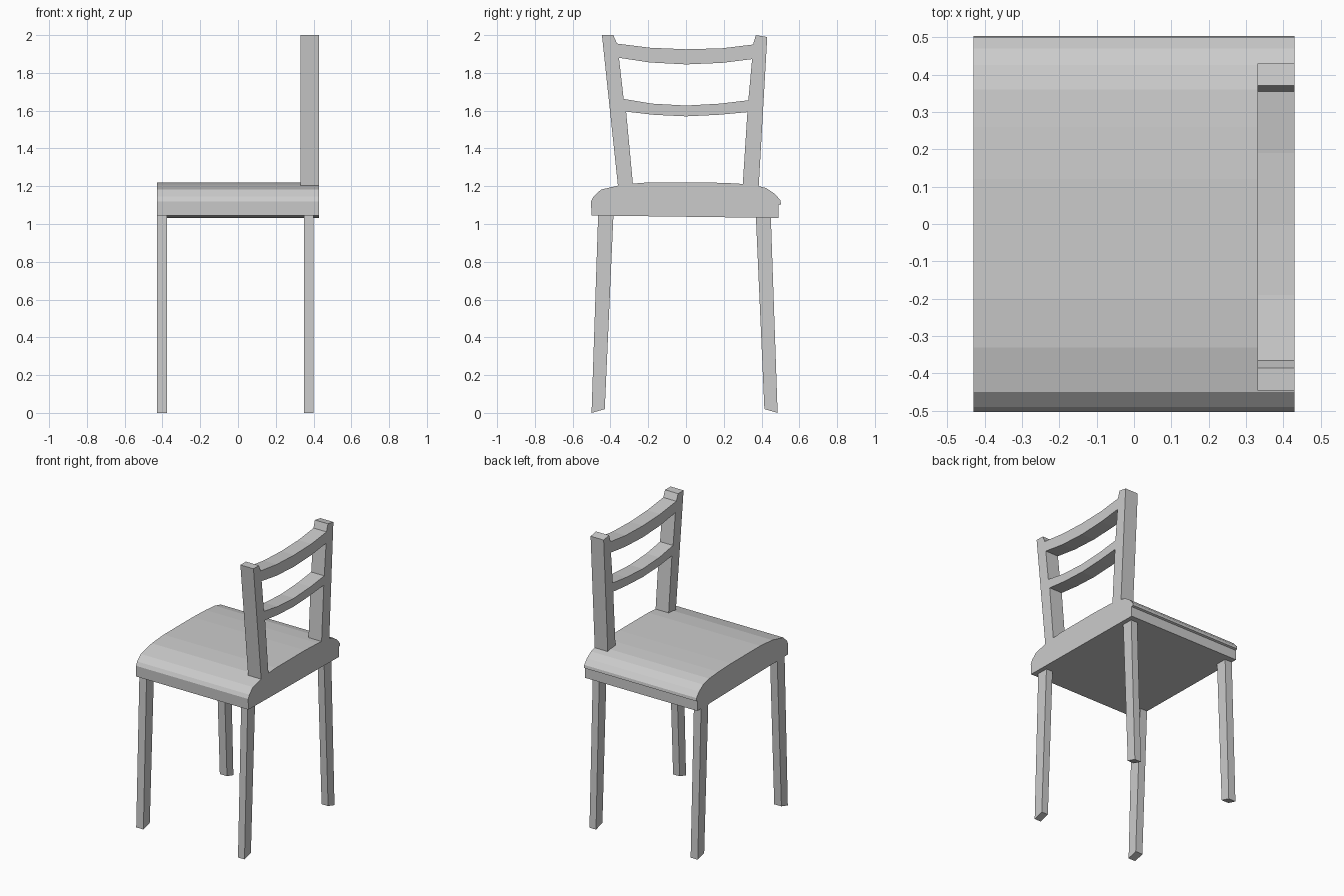
import bpy
from mathutils import Matrix

if "Cube" in bpy.data.objects:
    bpy.data.objects.remove(bpy.data.objects["Cube"])

# Maps curve-local (x, y, z) to world (y, z, x)
TURN = Matrix(((0, 0, 1, 0), (1, 0, 0, 0), (0, 1, 0, 0), (0, 0, 0, 1)))


def extrude_profile(name, outlines, x0, x1):
    """Fill closed (y, z) outlines (inner ones become holes) and extrude from x0 to x1."""
    curve = bpy.data.curves.new(name + "_profile", 'CURVE')
    curve.dimensions = '2D'
    curve.fill_mode = 'BOTH'
    curve.extrude = (x1 - x0) / 2
    for pts in outlines:
        spline = curve.splines.new('POLY')
        spline.points.add(len(pts) - 1)
        for p, (y, z) in zip(spline.points, pts):
            p.co = (y, z, 0, 1)
        spline.use_cyclic_u = True
        spline.use_smooth = False
    temp = bpy.data.objects.new(name + "_temp", curve)
    bpy.context.collection.objects.link(temp)
    bpy.context.view_layer.update()
    deps = bpy.context.evaluated_depsgraph_get()
    mesh = bpy.data.meshes.new_from_object(temp.evaluated_get(deps))
    bpy.data.objects.remove(temp)
    mesh.transform(Matrix.Translation(((x0 + x1) / 2, 0, 0)) @ TURN)
    mesh.shade_flat()
    mesh.name = name
    obj = bpy.data.objects.new(name, mesh)
    bpy.context.collection.objects.link(obj)
    return obj


# Domed seat with a small lip on one side
seat = [(-0.50, 1.045), (0.49, 1.032), (0.49, 1.10), (0.503, 1.105), (0.50, 1.125),
        (0.47, 1.16), (0.425, 1.19), (0.36, 1.207), (0.26, 1.215), (0.12, 1.22),
        (-0.20, 1.22), (-0.33, 1.21), (-0.45, 1.182), (-0.49, 1.145), (-0.503, 1.12)]
extrude_profile("seat", [seat], -0.43, 0.43)

# Four splayed legs with slanted feet
left_leg = [(-0.50, 0.0), (-0.43, 0.02), (-0.384, 1.05), (-0.465, 1.05)]
right_leg = [(0.415, 0.02), (0.485, 0.0), (0.449, 1.04), (0.37, 1.04)]
for end, x0, x1 in (("front", -0.43, -0.375), ("back", 0.35, 0.40)):
    extrude_profile(end + "_left_leg", [left_leg], x0, x1)
    extrude_profile(end + "_right_leg", [right_leg], x0, x1)

# Backrest: two leaning posts joined by two sagging rails
outer = [(-0.445, 2.0), (-0.36, 1.2), (-0.28, 1.2),
         (-0.317, 1.595), (-0.17, 1.578), (0, 1.57), (0.17, 1.578), (0.325, 1.592),
         (0.30, 1.2), (0.385, 1.2), (0.43, 1.99), (0.37, 2.0), (0.355, 1.95),
         (0.19, 1.93), (0, 1.925), (-0.19, 1.933), (-0.365, 1.955), (-0.385, 2.0)]
gap = [(-0.33, 1.662), (-0.18, 1.637), (0, 1.627), (0.18, 1.637), (0.33, 1.655),
       (0.35, 1.873), (0.19, 1.853), (0, 1.845), (-0.19, 1.855), (-0.355, 1.88)]
extrude_profile("backrest", [outer, gap], 0.33, 0.43)
